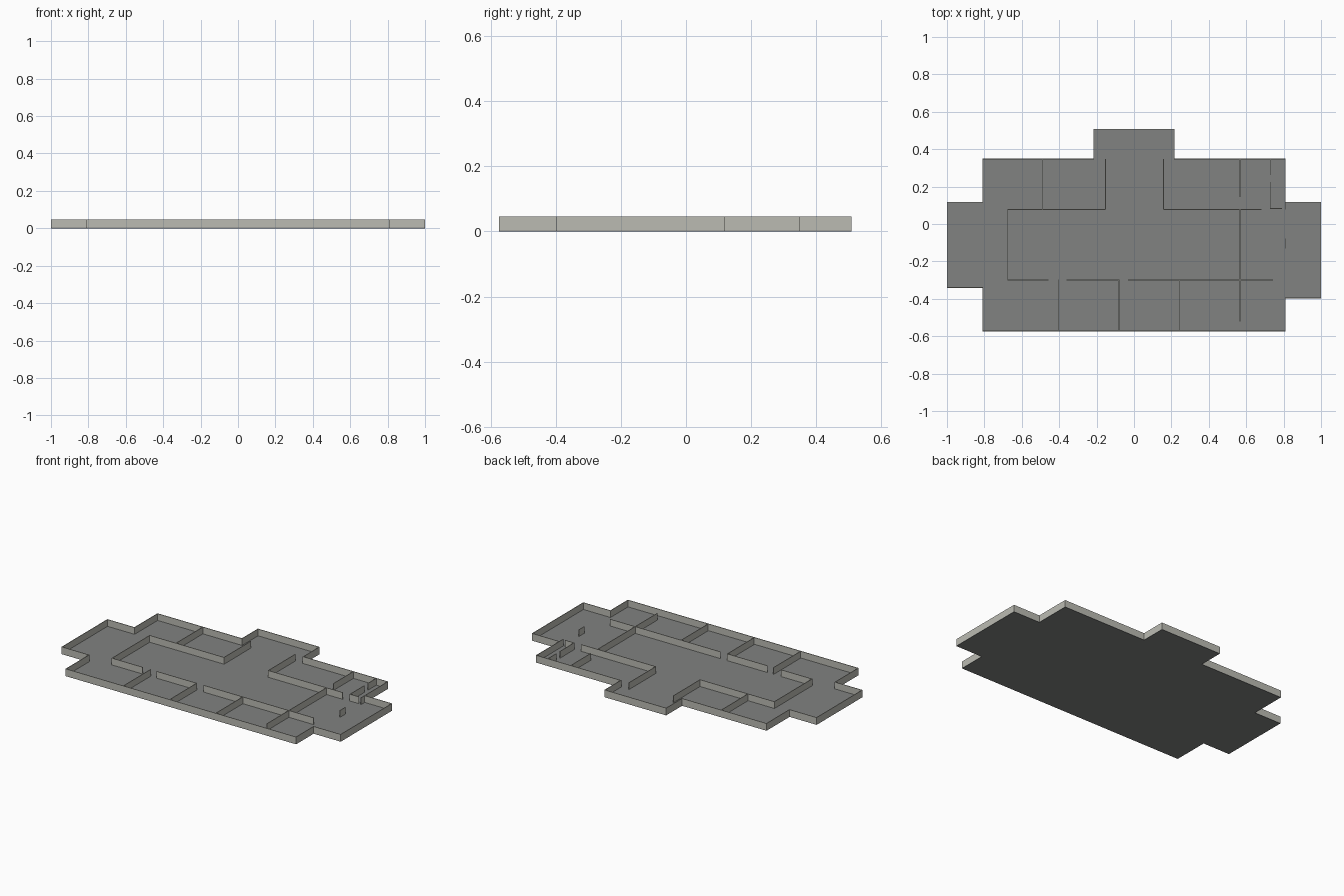
import bpy
import bmesh
from mathutils import Matrix, Vector

if "Cube" in bpy.data.objects:
    bpy.data.objects.remove(bpy.data.objects["Cube"])

HEIGHT = 0.046
FLOOR = 0.003
THICK = 0.004

# Footprint of the building, counter-clockwise
OUTLINE = [(-0.81, -0.574), (0.81, -0.574), (0.81, -0.398), (1, -0.398), (1, 0.118), (0.81, 0.118),
           (0.81, 0.349), (0.217, 0.349), (0.217, 0.509), (-0.217, 0.509), (-0.217, 0.349),
           (-0.81, 0.349), (-0.81, 0.118), (-1, 0.118), (-1, -0.342), (-0.81, -0.342)]


def material(name, colour):
    mat = bpy.data.materials.new(name)
    mat.diffuse_color = (*colour, 1)
    mat.use_nodes = True
    mat.node_tree.nodes["Principled BSDF"].inputs["Base Color"].default_value = mat.diffuse_color
    return mat


FLOOR_MAT = material("dark_floor", (0.22, 0.225, 0.22))
WALL_MAT = material("warm_grey_wall", (0.50, 0.50, 0.45))


def finish(bm, name, mat):
    bmesh.ops.recalc_face_normals(bm, faces=bm.faces)
    mesh = bpy.data.meshes.new(name)
    bm.to_mesh(mesh)
    bm.free()
    mesh.materials.append(mat)
    bpy.context.collection.objects.link(bpy.data.objects.new(name, mesh))


def extrude_up(bm, faces, height):
    geo = bmesh.ops.extrude_face_region(bm, geom=faces, use_keep_orig=True)["geom"]
    verts = [g for g in geo if isinstance(g, bmesh.types.BMVert)]
    bmesh.ops.translate(bm, verts=verts, vec=(0, 0, height))


def footprint(z):
    bm = bmesh.new()
    face = bm.faces.new([bm.verts.new((x, y, z)) for x, y in OUTLINE])
    bm.normal_update()
    return bm, face


def wall(name, a, b):
    # Straight wall standing on the floor between two plan points
    lo = Vector((min(a[0], b[0]) - THICK / 2, min(a[1], b[1]) - THICK / 2, FLOOR))
    hi = Vector((max(a[0], b[0]) + THICK / 2, max(a[1], b[1]) + THICK / 2, HEIGHT))
    bm = bmesh.new()
    mat = Matrix.Translation((lo + hi) / 2) @ Matrix.Diagonal((*(hi - lo), 1))
    bmesh.ops.create_cube(bm, size=1, matrix=mat)
    finish(bm, name, WALL_MAT)


# Floor slab
bm, face = footprint(0)
extrude_up(bm, [face], FLOOR)
finish(bm, "floor", FLOOR_MAT)

# Outer wall: rim of the footprint
bm, face = footprint(FLOOR)
bmesh.ops.inset_region(bm, faces=[face], thickness=THICK, use_boundary=True, use_even_offset=True)
middle = max(bm.faces, key=lambda f: f.calc_area())
bmesh.ops.delete(bm, geom=[middle], context='FACES_ONLY')
extrude_up(bm, list(bm.faces), HEIGHT - FLOOR)
finish(bm, "outer_wall", WALL_MAT)

# Partitions running front to back: x, y start, y end
for i, (x, y0, y1) in enumerate([
        (-0.49, 0.083, 0.345), (-0.153, 0.078, 0.345), (0.158, 0.078, 0.345),
        (0.567, 0.147, 0.345), (0.728, 0.265, 0.345), (0.728, 0.083, 0.222),
        (-0.675, -0.30, 0.078), (0.567, -0.52, 0.078), (0.808, -0.13, -0.08),
        (0.808, 0.08, 0.118),
        (-0.405, -0.565, -0.30), (-0.08, -0.565, -0.30), (0.244, -0.565, -0.30)]):
    wall(f"cross_partition_{i + 1}", (x, y0), (x, y1))

# Partitions running left to right, with door gaps: y, x start, x end
for i, (y, x0, x1) in enumerate([
        (0.078, -0.675, -0.153), (0.078, 0.158, 0.68), (0.083, 0.728, 0.79),
        (-0.30, -0.675, -0.46), (-0.30, -0.36, -0.08), (-0.30, -0.03, 0.74)]):
    wall(f"corridor_partition_{i + 1}", (x0, y), (x1, y))
